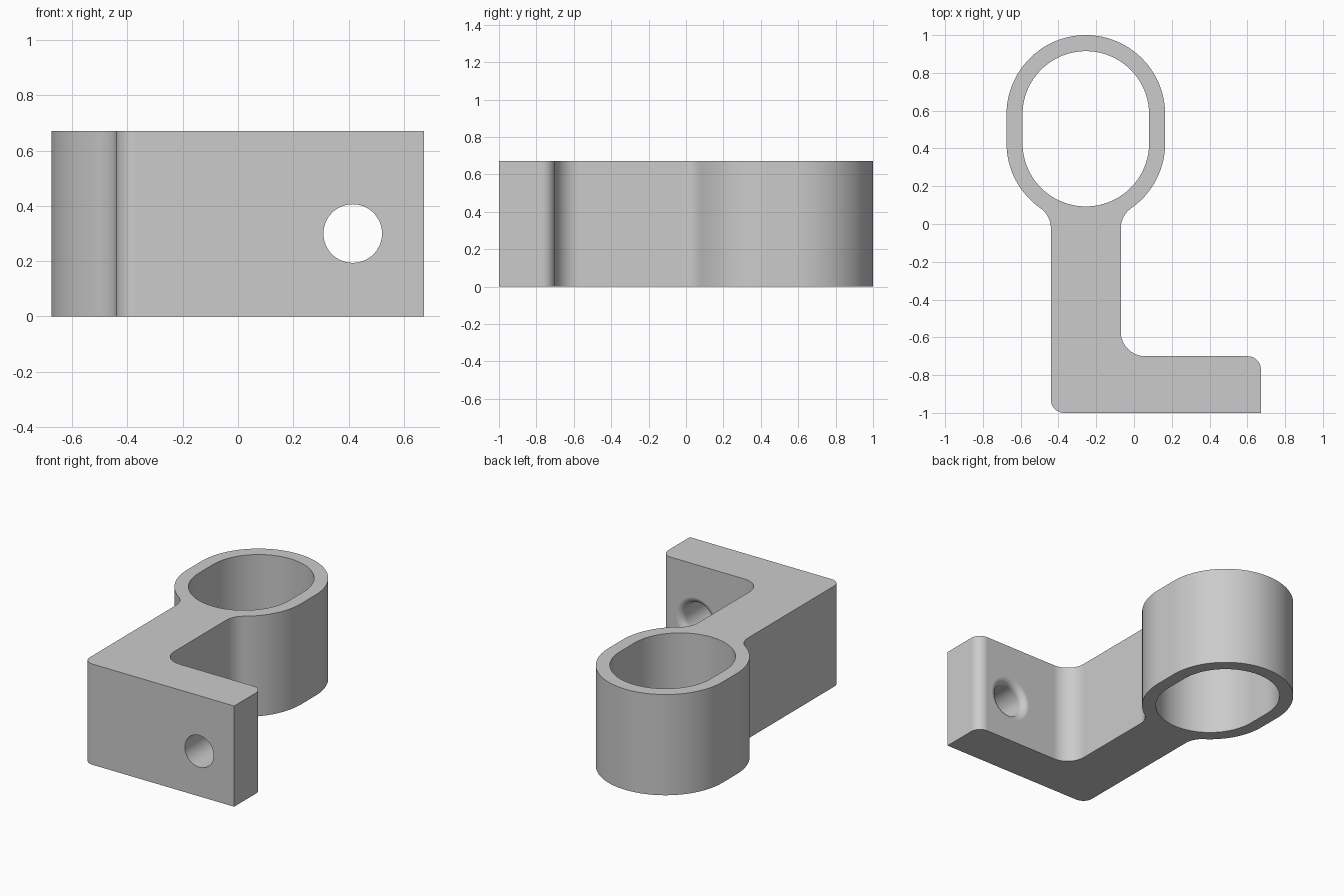
import bpy, bmesh
from math import pi, sin, cos, sqrt, atan2
from mathutils import Vector

if "Cube" in bpy.data.objects:
    bpy.data.objects.remove(bpy.data.objects["Cube"])

HEIGHT = 0.67
RING_X, RING_R, BORE_R = -0.255, 0.42, 0.335
Y_LOW, Y_HIGH = 0.428, 0.58           # centres of the two ring arcs
ARM_HALF, NECK_R = 0.185, 0.13
PLATE_FRONT, PLATE_BACK, PLATE_END = -1.0, -0.70, 0.672
HOLE_X, HOLE_Z, HOLE_R, LIP = 0.415, 0.30, 0.106, 0.045


def arc(cx, cy, r, a0, a1, n):
    return [(cx + r * cos(a0 + (a1 - a0) * i / n),
             cy + r * sin(a0 + (a1 - a0) * i / n)) for i in range(n + 1)]


def make_object(name, bm):
    bmesh.ops.recalc_face_normals(bm, faces=bm.faces)
    mesh = bpy.data.meshes.new(name)
    bm.to_mesh(mesh)
    bm.free()
    obj = bpy.data.objects.new(name, mesh)
    bpy.context.collection.objects.link(obj)
    return obj


def extrude_profile(name, points, z0, z1):
    bm = bmesh.new()
    face = bm.faces.new([bm.verts.new((x, y, z0)) for x, y in points])
    top = bmesh.ops.extrude_face_region(bm, geom=[face])["geom"]
    bmesh.ops.translate(bm, vec=(0, 0, z1 - z0),
                        verts=[v for v in top if isinstance(v, bmesh.types.BMVert)])
    return make_object(name, bm)


# Outline: foot plate, arm and ring joined by tangent fillets
neck_dx = ARM_HALF + NECK_R
neck_y = Y_LOW - sqrt((RING_R + NECK_R) ** 2 - neck_dx ** 2)
neck_a = atan2(Y_LOW - neck_y, neck_dx)
arm_l, arm_r = RING_X - ARM_HALF, RING_X + ARM_HALF
c, f = 0.07, 0.13                     # outer and inner corner radii

outline = arc(arm_l + c, PLATE_FRONT + c, c, pi, 1.5 * pi, 12)
outline += [(PLATE_END, PLATE_FRONT)]
outline += arc(PLATE_END - c, PLATE_BACK - c, c, 0, pi / 2, 12)
outline += arc(arm_r + f, PLATE_BACK + f, f, 1.5 * pi, pi, 16)
outline += arc(RING_X + neck_dx, neck_y, NECK_R, pi, pi - neck_a, 12)
outline += arc(RING_X, Y_LOW, RING_R, -neck_a, 0, 20)
outline += arc(RING_X, Y_HIGH, RING_R, 0, pi, 64)
outline += arc(RING_X, Y_LOW, RING_R, pi, pi + neck_a, 20)
outline += arc(RING_X - neck_dx, neck_y, NECK_R, neck_a, 0, 12)[1:]
# The ring and fillet arcs meet at one point; drop repeats
outline = [p for i, p in enumerate(outline)
           if (Vector(p) - Vector(outline[i - 1])).length > 1e-4]
bracket = extrude_profile("clamp_bracket", outline, 0, HEIGHT)

# Oval bore through the ring
bore = arc(RING_X, Y_HIGH, BORE_R, 0, pi, 64) + arc(RING_X, Y_LOW, BORE_R, pi, 2 * pi, 64)
bore_cutter = extrude_profile("bore_cutter", bore, -0.1, HEIGHT + 0.1)

# Screw hole with a rounded lip on the back of the plate
profile = [(HOLE_R, PLATE_FRONT - 0.1)]
profile += arc(HOLE_R + LIP, PLATE_BACK - LIP, LIP, pi, pi / 2, 10)
profile += [(HOLE_R + LIP, PLATE_BACK + 0.05)]
bm = bmesh.new()
N = 64
rings = [[bm.verts.new((HOLE_X + r * cos(2 * pi * i / N), y, HOLE_Z + r * sin(2 * pi * i / N)))
          for i in range(N)] for r, y in profile]
for a, b in zip(rings, rings[1:]):
    for i in range(N):
        j = (i + 1) % N
        bm.faces.new((a[i], a[j], b[j], b[i]))
bm.faces.new(rings[0])
bm.faces.new(rings[-1])
hole_cutter = make_object("screw_hole_cutter", bm)

bpy.context.view_layer.objects.active = bracket
bracket.select_set(True)
for cutter in (bore_cutter, hole_cutter):
    cut = bracket.modifiers.new("cut", "BOOLEAN")
    cut.operation, cut.solver, cut.object = "DIFFERENCE", "EXACT", cutter
    bpy.ops.object.modifier_apply(modifier=cut.name)
    bpy.data.objects.remove(cutter)

# Smooth curves, flat planes
bpy.ops.object.shade_smooth_by_angle(angle=pi / 6)
weighted = bracket.modifiers.new("even_normals", "WEIGHTED_NORMAL")
weighted.keep_sharp = True

# Material
grey = bpy.data.materials.new("plain_grey")
grey.use_nodes = True
colour = (0.6, 0.6, 0.6, 1)
grey.diffuse_color = colour
grey.node_tree.nodes["Principled BSDF"].inputs["Base Color"].default_value = colour
bracket.data.materials.clear()
bracket.data.materials.append(grey)
